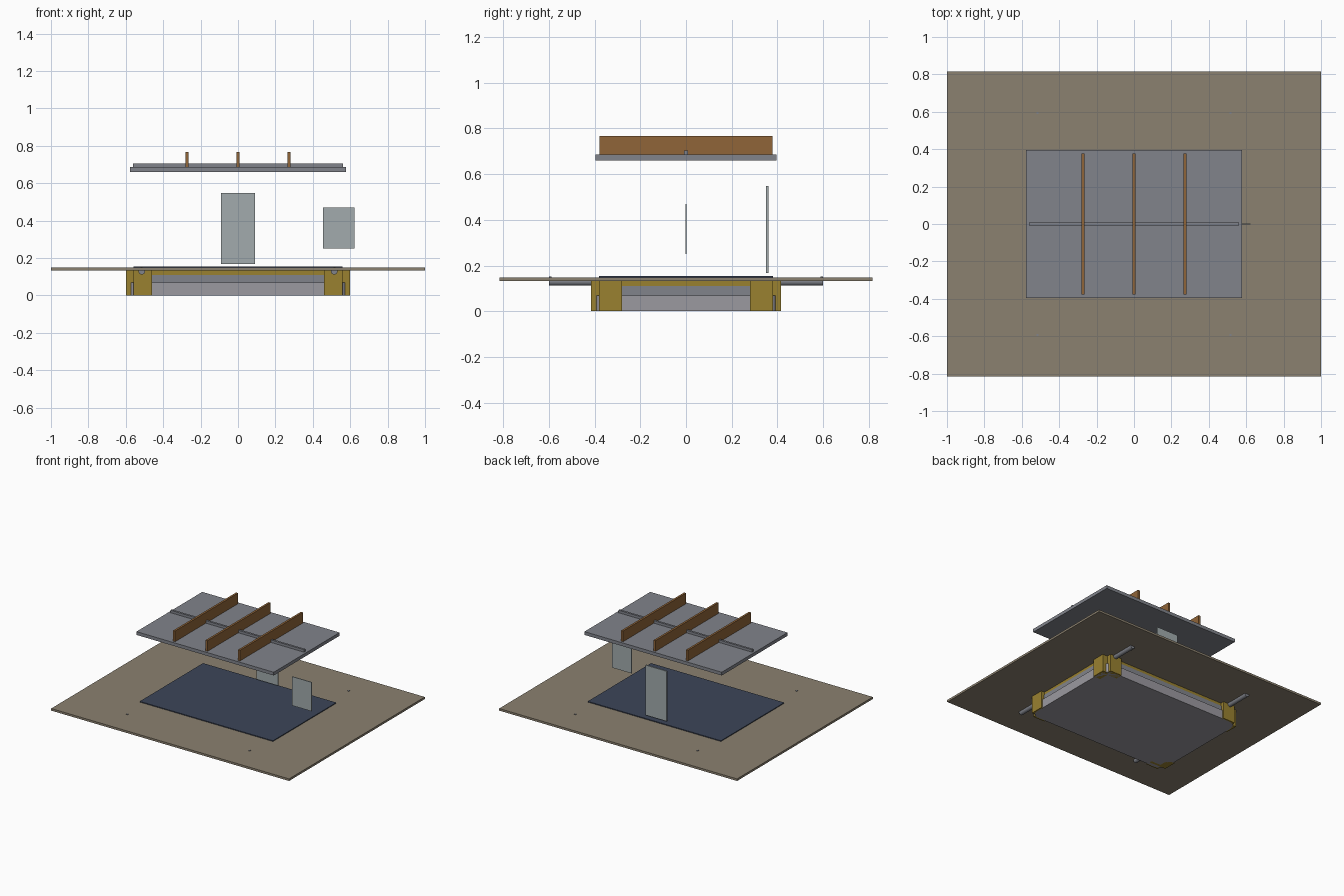
import bpy, bmesh, math

if "Cube" in bpy.data.objects:
    bpy.data.objects.remove(bpy.data.objects["Cube"])


def material(name, rgb):
    m = bpy.data.materials.new(name)
    m.diffuse_color = (*rgb, 1)
    m.use_nodes = True
    m.node_tree.nodes["Principled BSDF"].inputs["Base Color"].default_value = m.diffuse_color
    return m


tan = material("tan_board", (0.26, 0.22, 0.16))
yellow = material("yellow_frame", (0.32, 0.22, 0.03))
wood = material("brown_wood", (0.28, 0.13, 0.04))
navy = material("dark_blue", (0.045, 0.06, 0.1))
slate = material("slate_grey", (0.22, 0.23, 0.26))
light = material("light_grey", (0.33, 0.32, 0.35))
glass = material("pale_glass", (0.36, 0.41, 0.42))


def add(name, bm, mat):
    bmesh.ops.recalc_face_normals(bm, faces=bm.faces)
    me = bpy.data.meshes.new(name)
    bm.to_mesh(me)
    bm.free()
    me.materials.append(mat)
    ob = bpy.data.objects.new(name, me)
    bpy.context.collection.objects.link(ob)
    return ob


def box(name, x, y, z, mat):
    bm = bmesh.new()
    bmesh.ops.create_cube(bm, size=1)
    for v in bm.verts:
        for i, (a, b) in enumerate((x, y, z)):
            v.co[i] = a + (b - a) * (v.co[i] + 0.5)
    return add(name, bm, mat)


def rounded_slab(name, hx, hy, z0, z1, r, mat, n=8):
    # rounded rectangle outline extruded upward
    bm = bmesh.new()
    vs = []
    for k, (sx, sy) in enumerate(((1, 1), (-1, 1), (-1, -1), (1, -1))):
        for i in range(n + 1):
            a = math.pi / 2 * (k + i / n)
            vs.append(bm.verts.new((sx * (hx - r) + r * math.cos(a),
                                    sy * (hy - r) + r * math.sin(a), z0)))
    f = bm.faces.new(vs)
    ext = bmesh.ops.extrude_face_region(bm, geom=[f])
    for v in ext["geom"]:
        if isinstance(v, bmesh.types.BMVert):
            v.co.z = z1
    return add(name, bm, mat)


# Large board and the dark panel lying on it
box("ground_board", (-1, 1), (-.815, .815), (.132, .148), tan)
box("dark_panel", (-.56, .56), (-.38, .38), (.148, .154), navy)

# Tray under the board: three stacked bands
rounded_slab("tray_lower", .59, .405, 0, .068, .07, light)
rounded_slab("tray_middle", .575, .39, .068, .11, .06, slate)
rounded_slab("tray_rim", .572, .387, .11, .132, .06, yellow)

# Corner brackets, two on each corner
for sx in (-1, 1):
    for sy in (-1, 1):
        tag = ("left" if sx < 0 else "right") + ("_front" if sy < 0 else "_back")
        box("bracket_long_" + tag, sorted((sx * .46, sx * .56)),
            sorted((sy * .36, sy * .415)), (0, .133), yellow)
        box("bracket_short_" + tag, sorted((sx * .54, sx * .6)),
            sorted((sy * .28, sy * .38)), (0, .133), yellow)

# Rods running front to back beneath the board
for sx, side in ((-1, "left"), (1, "right")):
    bpy.ops.mesh.primitive_cylinder_add(vertices=20, radius=.018, depth=1.2,
                                        location=(sx * .515, 0, .1295),
                                        rotation=(math.pi / 2, 0, 0))
    rod = bpy.context.object
    rod.name = "rod_" + side
    rod.data.materials.append(slate)
    bpy.ops.object.shade_smooth_by_angle()
    # small pins at the rod ends showing through the board
    for sy, end in ((-1, "front"), (1, "back")):
        y = sy * .594
        box(f"rod_pin_{side}_{end}", (sx * .515 - .005, sx * .515 + .005),
            (y - .006, y + .006), (.14, .152), slate)

# Raised lid with rail and wooden ribs
box("lid", (-.577, .577), (-.395, .395), (.66, .685), slate)
box("lid_rail", (-.562, .562), (-.008, .008), (.685, .704), slate)
for i, x in enumerate((-.273, 0, .273)):
    box(f"rib_{i + 1}", (x - .008, x + .008), (-.378, .378), (.685, .766), wood)

# Upright pale panels
box("back_panel", (-.09, .09), (.35, .36), (.168, .548), glass)
box("side_panel", (.455, .622), (-.003, .003), (.25, .47), glass)
